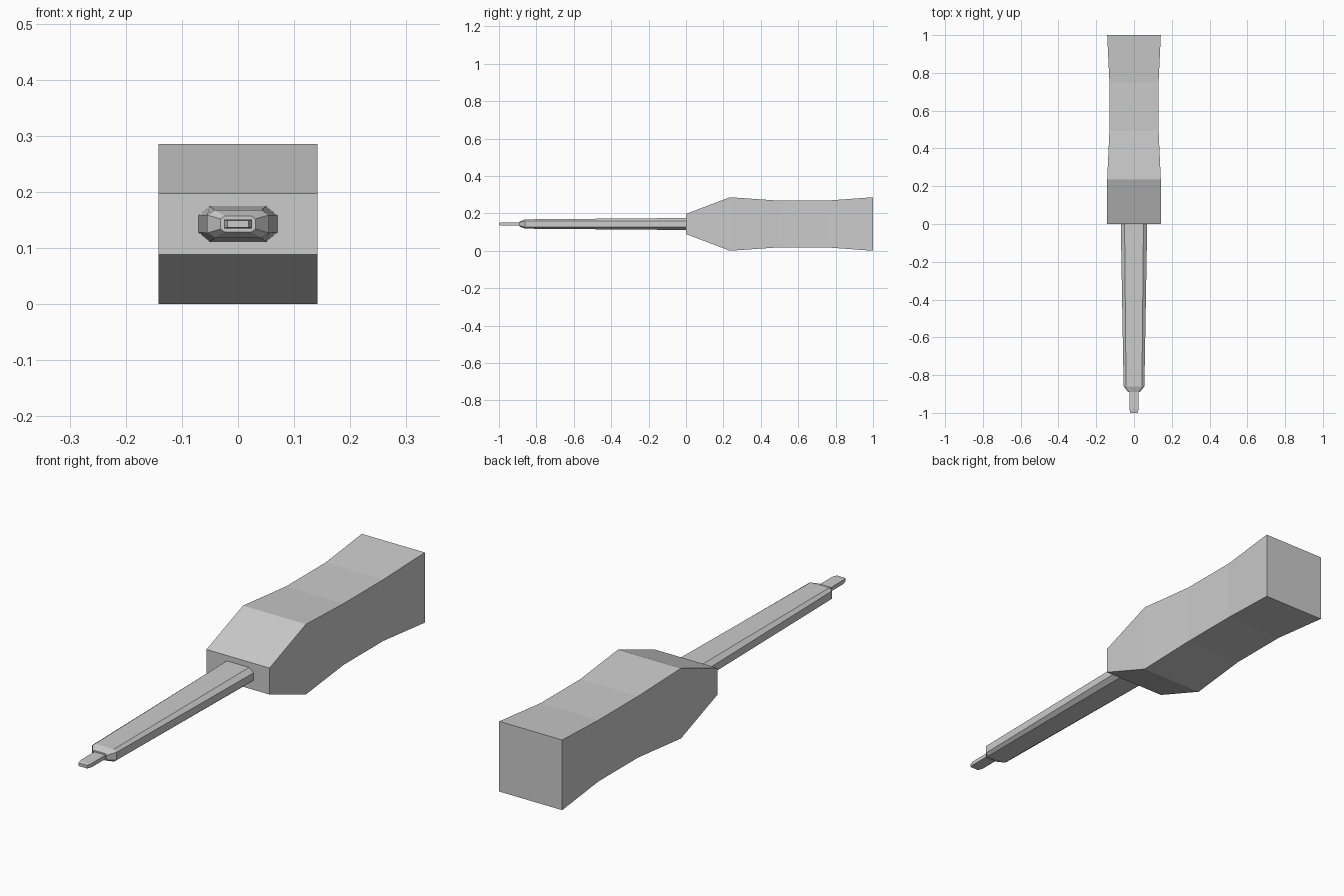
import bpy, bmesh

if "Cube" in bpy.data.objects:
    bpy.data.objects.remove(bpy.data.objects["Cube"])

ZC = 0.143  # height of the long axis


def rect(w, h):
    return [(-w, -h), (w, -h), (w, h), (-w, h)]


def octagon(w, h, cx, cz):
    return [(-w + cx, -h), (w - cx, -h), (w, -h + cz), (w, h - cz),
            (w - cx, h), (-w + cx, h), (-w, h - cz), (-w, -h + cz)]


def loft(name, sections):
    """Skin a closed solid through (y, profile) sections."""
    bm = bmesh.new()
    rings = [[bm.verts.new((x, y, ZC + z)) for x, z in prof] for y, prof in sections]
    for a, b in zip(rings, rings[1:]):
        n = len(a)
        for i in range(n):
            j = (i + 1) % n
            bm.faces.new((a[i], a[j], b[j], b[i]))
    bm.faces.new(rings[0])
    bm.faces.new(rings[-1])
    bmesh.ops.recalc_face_normals(bm, faces=bm.faces)
    mesh = bpy.data.meshes.new(name)
    bm.to_mesh(mesh)
    bm.free()
    obj = bpy.data.objects.new(name, mesh)
    bpy.context.collection.objects.link(obj)
    return obj


# Waisted square handle with a wedge-shaped front
loft("handle", [
    (0.0, rect(0.142, 0.054)),
    (0.235, rect(0.142, 0.143)),
    (0.495, rect(0.13, 0.125)),
    (0.75, rect(0.13, 0.125)),
    (1.0, rect(0.142, 0.143)),
])

# Tapered eight-sided shaft with a chamfered shoulder
loft("shaft", [
    (0.0, octagon(0.07, 0.032, 0.02, 0.017)),
    (-0.86, octagon(0.055, 0.025, 0.013, 0.009)),
    (-0.89, octagon(0.031, 0.014, 0.007, 0.005)),
])

# Thin flat tip with narrowed end
loft("tip", [
    (-0.88, rect(0.025, 0.008)),
    (-0.98, rect(0.025, 0.008)),
    (-1.0, rect(0.019, 0.006)),
])
